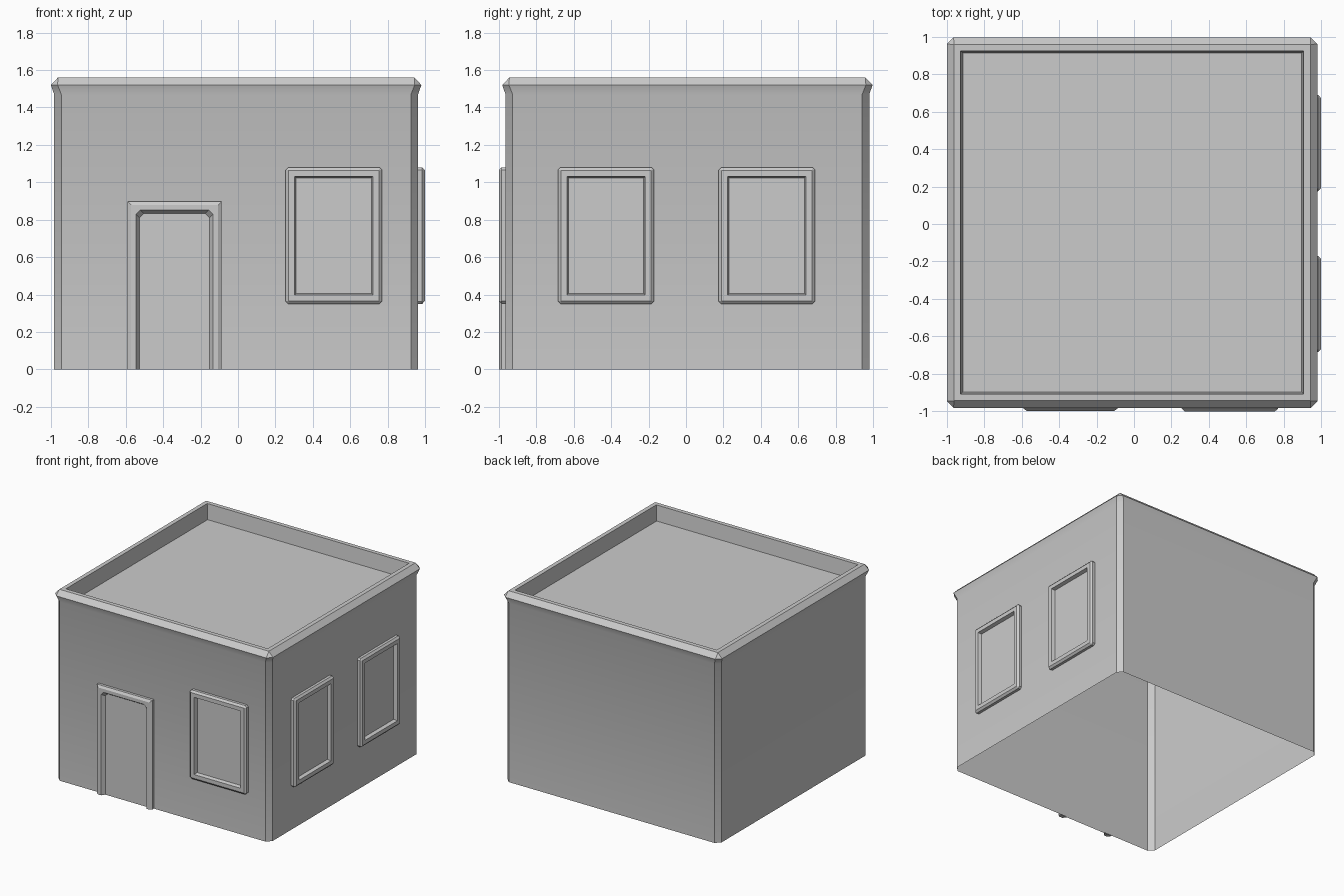
import bpy, bmesh
from math import pi
from mathutils import Matrix, Vector

if "Cube" in bpy.data.objects:
    bpy.data.objects.remove(bpy.data.objects["Cube"])

CX, CY = -0.01, 0.0075      # centre of the building
HALF = 0.9725               # half width of the walls


def loop_points(u0, u1, v0, v1, c):
    """Rectangle with cut corners, counter-clockwise from the lower left."""
    return [(u0, v0 + c), (u0 + c, v0), (u1 - c, v0), (u1, v0 + c),
            (u1, v1 - c), (u1 - c, v1), (u0 + c, v1), (u0, v1 - c)]


def make_object(name, bm, matrix=Matrix()):
    bmesh.ops.remove_doubles(bm, verts=bm.verts, dist=1e-5)
    bmesh.ops.dissolve_degenerate(bm, edges=bm.edges, dist=1e-5)
    mesh = bpy.data.meshes.new(name)
    bm.to_mesh(mesh)
    bm.free()
    mesh.transform(matrix)
    ob = bpy.data.objects.new(name, mesh)
    bpy.context.collection.objects.link(ob)
    bpy.ops.object.select_all(action='DESELECT')
    ob.select_set(True)
    bpy.context.view_layer.objects.active = ob
    bpy.ops.object.shade_smooth_by_angle(angle=pi / 6)
    return ob


def loft(bm, loops, closed=True):
    """Join successive rings of points with quads and return the vertex rings."""
    rings = [[bm.verts.new(p) for p in loop] for loop in loops]
    for a, b in zip(rings, rings[1:]):
        n = len(a)
        for i in range(n if closed else n - 1):
            j = (i + 1) % n
            bm.faces.new((a[i], a[j], b[j], b[i]))
    return rings


# Walls, flared cornice, parapet and sunken roof: (half width, height, corner cut)
section = [(HALF, 0, 0.038), (HALF, 1.47, 0.038), (0.99, 1.52, 0.036),
           (0.952, 1.56, 0), (0.917, 1.56, 0), (0.905, 1.435, 0)]
bm = bmesh.new()
rings = loft(bm, [[(CX + u, CY + v, z) for u, v in loop_points(-h, h, -h, h, c)]
                  for h, z, c in section])
bm.faces.new(rings[-1])
make_object("building_shell", bm)

# Placement of flat parts: local x along the wall, y up, z outward
FRONT = Matrix.Translation((0, CY - HALF, 0)) @ Matrix.Rotation(pi / 2, 4, 'X')
RIGHT = (Matrix.Translation((CX + HALF, 0, 0)) @ Matrix.Rotation(pi / 2, 4, 'Z')
         @ Matrix.Rotation(pi / 2, 4, 'X'))


def window(name, u, matrix):
    """Bevelled frame around a pane: (inset, outward depth, corner cut)."""
    w, v0, v1 = 0.2575, 0.35, 1.08
    steps = [(0, 0, 0.014), (0, 0.022, 0.014), (0.016, 0.036, 0),
             (0.048, 0.036, 0), (0.056, 0.008, 0)]
    bm = bmesh.new()
    rings = loft(bm, [[(x, y, d) for x, y in
                       loop_points(u - w + i, u + w - i, v0 + i, v1 - i, c)]
                      for i, d, c in steps])
    bm.faces.new(rings[-1])
    make_object(name, bm, matrix)


window("front_window", 0.5125, FRONT)
window("right_window_front", -0.4275, RIGHT)
window("right_window_back", 0.4325, RIGHT)

# Door surround, open at the ground, with a door panel inside
steps = [(0, 0, 0), (0, 0.022, 0), (0.018, 0.034, 0),
         (0.046, 0.034, 0.022), (0.064, 0.006, 0.022)]
loops = []
for i, d, c in steps:
    l, r, t = -0.59 + i, -0.088 - i, 0.897 - i
    loops.append([(r, 0, d), (r, t - c, d), (r - c, t, d),
                  (l + c, t, d), (l, t - c, d), (l, 0, d)])
bm = bmesh.new()
rings = loft(bm, loops, closed=False)
bm.faces.new(rings[-1])
for k in (0, -1):           # undersides of the two jambs
    foot = [ring[k] for ring in rings]
    bm.faces.new(foot if k else foot[::-1])
make_object("door_surround", bm, FRONT)
